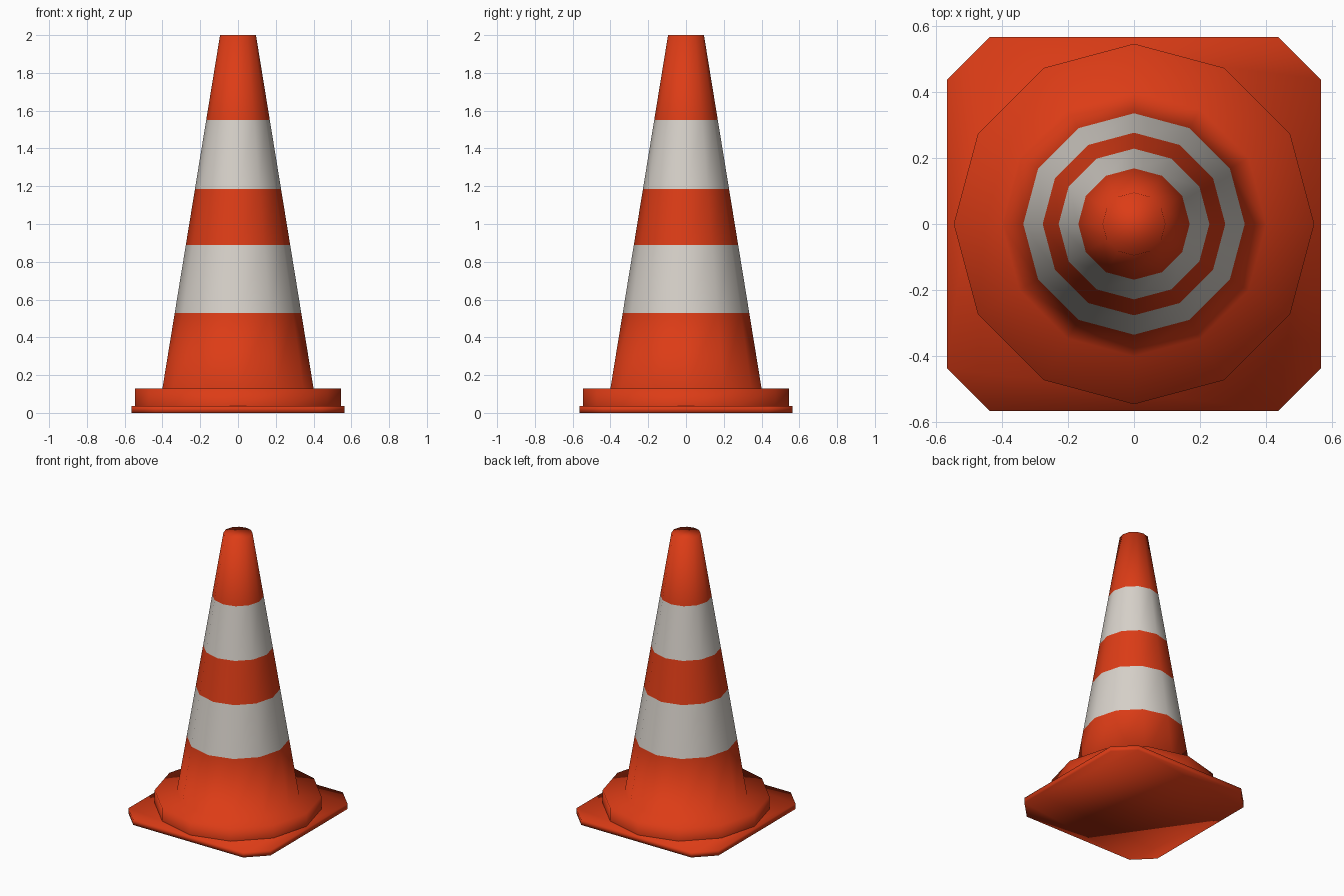
import bpy, bmesh, math

if "Cube" in bpy.data.objects:
    bpy.data.objects.remove(bpy.data.objects["Cube"])


def material(name, rgb):
    m = bpy.data.materials.new(name)
    m.diffuse_color = (*rgb, 1)
    m.use_nodes = True
    m.node_tree.nodes["Principled BSDF"].inputs["Base Color"].default_value = m.diffuse_color
    return m


orange = material("orange", (0.72, 0.045, 0.008))
white = material("white", (0.68, 0.64, 0.59))


def make_object(name, bm, mats):
    bmesh.ops.recalc_face_normals(bm, faces=bm.faces)
    for f in bm.faces:
        f.smooth = True
    mesh = bpy.data.meshes.new(name)
    bm.to_mesh(mesh)
    bm.free()
    for m in mats:
        mesh.materials.append(m)
    obj = bpy.data.objects.new(name, mesh)
    bpy.context.collection.objects.link(obj)


def bridge(bm, a, b, mat=0):
    n = len(a)
    for i in range(n):
        j = (i + 1) % n
        bm.faces.new((a[i], a[j], b[j], b[i])).material_index = mat


# Square base plate with cut corners
W, C, T = 0.565, 0.437, 0.037
outline = [(W, -C), (W, C), (C, W), (-C, W), (-W, C), (-W, -C), (-C, -W), (C, -W)]
bm = bmesh.new()
low, high = [[bm.verts.new((x, y, z)) for x, y in outline] for z in (0, T)]
bm.faces.new(low[::-1])
bm.faces.new(high)
bridge(bm, low, high)
make_object("base_plate", bm, [orange])

# Twelve-sided collar and tapering cone: (radius, height, material of the band above)
def cone_radius(z):
    return 0.40 + (0.095 - 0.40) * (z - 0.13) / (2.0 - 0.13)


profile = [(0.545, T, 0), (0.545, 0.13, 0)]
profile += [(cone_radius(z), z, m) for z, m in
            ((0.13, 0), (0.53, 1), (0.89, 0), (1.185, 1), (1.55, 0), (2.0, 0))]
SIDES = 12
bm = bmesh.new()
rings = [[bm.verts.new((r * math.cos(math.tau * i / SIDES),
                        r * math.sin(math.tau * i / SIDES), z))
          for i in range(SIDES)] for r, z, _ in profile]
for k in range(len(rings) - 1):
    bridge(bm, rings[k], rings[k + 1], profile[k][2])
bm.faces.new(rings[-1])
make_object("striped_cone", bm, [orange, white])
